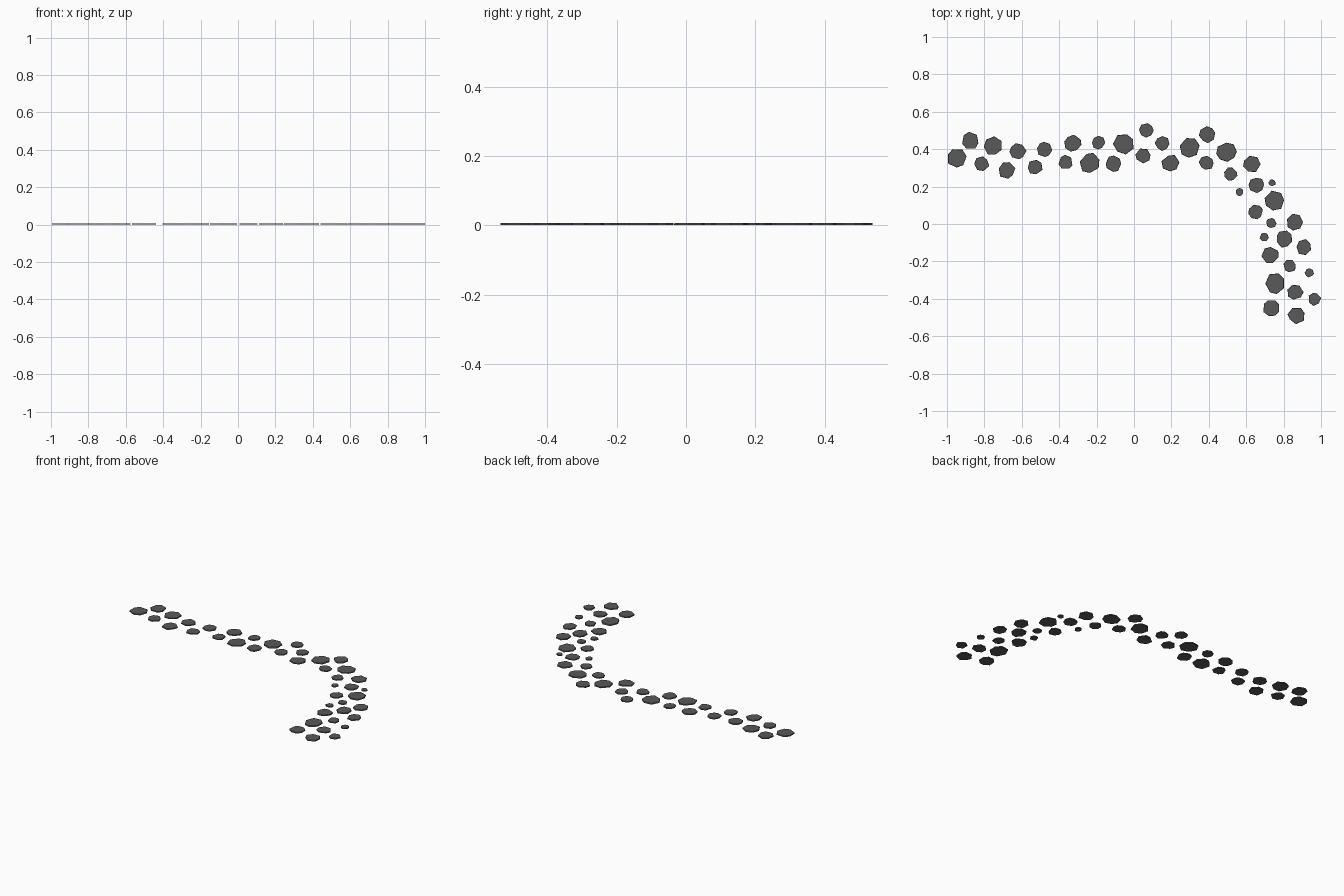
import bpy, bmesh, math, random

random.seed(4)
HEIGHT = 0.007

# Stepping stones along the curved path: x, y, radius in hundredths of a unit
STONES = [
    (-94.8, 35.6, 5.3), (-87.3, 44.9, 4.6), (-81.3, 32.6, 4.0), (-75.4, 42.2, 5.1),
    (-67.9, 29.4, 4.6), (-62.0, 39.3, 4.4), (-52.6, 30.8, 4.0), (-47.6, 40.4, 4.1),
    (-36.4, 33.4, 3.9), (-32.6, 43.6, 4.4), (-23.2, 33.0, 5.6), (-18.8, 44.0, 3.6),
    (-10.8, 32.8, 4.4), (-5.1, 43.1, 5.6), (5.1, 37.0, 4.1), (6.8, 50.5, 3.8),
    (15.3, 43.7, 3.9), (19.6, 33.0, 4.6), (30.1, 41.2, 5.3), (39.5, 48.4, 4.4),
    (39.0, 33.2, 3.9), (49.6, 38.8, 5.4), (51.9, 27.2, 3.7), (63.0, 32.6, 4.6),
    (56.6, 17.6, 2.1), (65.6, 21.4, 4.1), (74.0, 22.5, 1.9), (75.3, 12.7, 5.4),
    (65.1, 6.8, 4.0), (73.6, 1.0, 2.7), (86.1, 1.5, 4.3), (69.8, -6.4, 2.4),
    (80.5, -7.5, 4.5), (91.0, -12.0, 4.2), (73.0, -16.2, 4.5), (83.4, -22.0, 3.5),
    (94.0, -25.6, 2.4), (75.8, -31.2, 5.5), (86.5, -36.0, 4.3), (96.6, -39.6, 3.5),
    (73.6, -44.2, 4.6), (87.2, -48.4, 4.6),
]

stone_mat = bpy.data.materials.new("dark_stone")
stone_mat.diffuse_color = (0.1, 0.1, 0.1, 1)


def add_stone(name, x, y, radius):
    """Flat irregular slab with slightly tapered sides."""
    sides = random.choice((7, 8))
    turn = random.uniform(0, math.tau)
    outline = []
    for i in range(sides):
        a = turn + (i + random.uniform(-0.15, 0.15)) * math.tau / sides
        r = radius * random.uniform(0.92, 1.08)
        outline.append((r * math.cos(a), r * math.sin(a)))
    bm = bmesh.new()
    low = [bm.verts.new((u, v, 0)) for u, v in outline]
    top = [bm.verts.new((u * 0.97, v * 0.97, HEIGHT)) for u, v in outline]
    bm.faces.new(low[::-1])
    bm.faces.new(top)
    for i in range(sides):
        j = (i + 1) % sides
        bm.faces.new((low[i], low[j], top[j], top[i]))
    mesh = bpy.data.meshes.new(name)
    bm.to_mesh(mesh)
    bm.free()
    mesh.materials.append(stone_mat)
    obj = bpy.data.objects.new(name, mesh)
    obj.location = (x, y, 0)
    bpy.context.collection.objects.link(obj)


for n, (x, y, r) in enumerate(STONES, 1):
    add_stone(f"stepping_stone_{n:02d}", x / 100 - 0.002, y / 100 - 0.005, r / 100)
